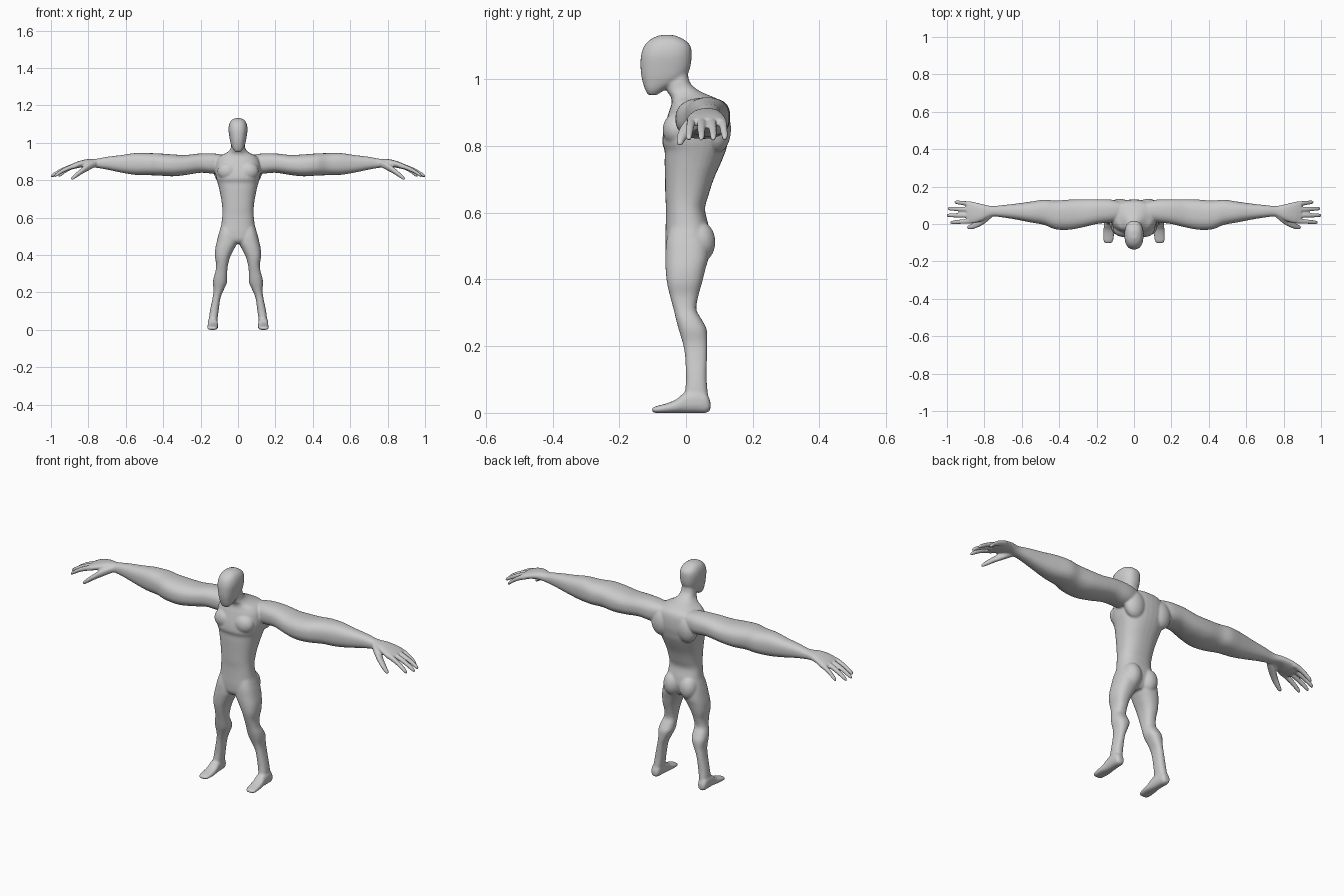
import bpy, bmesh, math
from mathutils import Vector

default_cube = bpy.data.objects.get("Cube")
if default_cube:
    bpy.data.objects.remove(default_cube, do_unlink=True)

bm = bmesh.new()
SIDES = 32
STEPS = 5
SQUARENESS = 2.4


def smooth_rows(rows):
    """Spline through the given cross-sections."""
    rows = [Vector(r) for r in rows]
    padded = [rows[0]] + rows + [rows[-1]]
    result = []
    for a, b, c, d in zip(padded, padded[1:], padded[2:], padded[3:]):
        for i in range(STEPS):
            t = i / STEPS
            result.append(b + (c - a) * (t / 2)
                          + (a * 2 - b * 5 + c * 4 - d) * (t * t / 2)
                          + (b * 3 - a - c * 3 + d) * (t ** 3 / 2))
    return result + [rows[-1]]


def rounded(value):
    return math.copysign(abs(value) ** (2 / SQUARENESS), value)


def place(axis, t, a, b):
    return {"x": (t, a, b), "y": (a, t, b), "z": (a, b, t)}[axis]


def loft(axis, rows, mirror=False):
    """Closed skin along an axis; row = position, low/high of the other two axes."""
    for side in ((1, -1) if mirror else (1,)):
        rings = []
        for t, a0, a1, b0, b1 in smooth_rows(rows):
            ring = []
            for k in range(SIDES):
                angle = math.tau * k / SIDES
                a = (a0 + a1) / 2 + (a1 - a0) / 2 * rounded(math.cos(angle))
                b = (b0 + b1) / 2 + (b1 - b0) / 2 * rounded(math.sin(angle))
                x, y, z = place(axis, t, a, b)
                ring.append(bm.verts.new((x * side, y, z)))
            rings.append(ring)
        for low, high in zip(rings, rings[1:]):
            for k in range(SIDES):
                n = (k + 1) % SIDES
                bm.faces.new((low[k], low[n], high[n], high[k]))
        bm.faces.new(rings[0][::-1])
        bm.faces.new(rings[-1])


def muscle(center, radii):
    """Mirrored pair of ellipsoids."""
    for side in (1, -1):
        ball = bmesh.ops.create_uvsphere(bm, u_segments=24, v_segments=16, radius=1)
        for v in ball["verts"]:
            v.co = Vector((side * center[0], center[1], center[2])) + Vector(
                [c * r for c, r in zip(v.co, radii)])


# Trunk and neck: height, half width, front, back
trunk = [
    (.46, .05, -.04, .045), (.48, .09, -.058, .06), (.52, .1, -.062, .072),
    (.56, .09, -.061, .068), (.61, .084, -.06, .057), (.65, .084, -.062, .067),
    (.7, .09, -.063, .083), (.75, .1, -.064, .105), (.785, .109, -.064, .119),
    (.81, .116, -.071, .125), (.85, .122, -.066, .131), (.9, .118, -.052, .128),
    (.928, .1, -.043, .115), (.945, .065, -.045, .085), (.965, .042, -.057, .04),
    (.99, .036, -.06, .012), (1.03, .03, -.05, .004),
]
loft("z", [(z, -w, w, front, back) for z, w, front, back in trunk])

# Head
head = [
    (.952, .016, -.113, -.088), (.97, .029, -.123, -.06), (1, .04, -.132, -.008),
    (1.03, .046, -.136, .011), (1.07, .051, -.135, .017), (1.1, .047, -.125, .013),
    (1.12, .036, -.105, -.008), (1.132, .016, -.078, -.036),
]
loft("z", [(z, -w, w, front, back) for z, w, front, back in head])

# Chest, seat and shoulder blade muscles
muscle((.055, -.028, .848), (.056, .042, .05))
muscle((.047, .04, .512), (.046, .048, .062))
muscle((.075, .095, .85), (.055, .04, .07))

# Legs
loft("z", [
    (.58, .02, .08, -.04, .04), (.52, .006, .101, -.058, .065),
    (.47, .003, .114, -.062, .068), (.43, .022, .122, -.061, .058),
    (.39, .042, .123, -.057, .048), (.35, .053, .117, -.048, .037),
    (.31, .058, .121, -.037, .031), (.28, .058, .13, -.03, .047),
    (.25, .06, .134, -.022, .062), (.21, .078, .131, -.01, .064),
    (.17, .094, .136, -.003, .063), (.1, .104, .15, 0, .062),
    (.05, .111, .156, -.004, .066), (.02, .115, .155, 0, .065),
], mirror=True)

# Feet
loft("y", [
    (.073, .123, .15, .008, .035), (.06, .114, .159, 0, .06),
    (.03, .11, .161, 0, .07), (-.005, .108, .161, 0, .06),
    (-.03, .107, .163, 0, .04), (-.06, .107, .165, 0, .028),
    (-.09, .112, .163, 0, .02), (-.102, .122, .154, .003, .014),
], mirror=True)

# Arms and palms
loft("x", [
    (.05, .03, .11, .865, .93), (.12, .01, .13, .837, .942),
    (.2, 0, .132, .84, .943), (.28, -.019, .132, .828, .935),
    (.35, -.031, .13, .821, .938), (.42, -.028, .125, .825, .943),
    (.48, -.005, .13, .827, .945), (.55, .008, .12, .829, .945),
    (.62, .022, .11, .84, .935), (.7, .035, .101, .857, .925),
    (.76, .04, .096, .867, .914), (.81, .018, .106, .872, .912),
    (.86, .003, .118, .864, .899), (.895, .006, .12, .857, .884),
], mirror=True)

# Thumbs
loft("x", [
    (.76, .035, .07, .872, .905), (.8, .002, .05, .852, .892),
    (.84, -.02, .018, .83, .862), (.87, -.028, 0, .81, .836),
    (.888, -.027, -.009, .8, .818), (.893, -.022, -.014, .804, .812),
], mirror=True)

# Fingers: knuckle y, tip y, tip x
for base, tip, reach in ((.017, .008, .983), (.046, .046, 1.002),
                         (.077, .082, .997), (.106, .117, .96)):
    rows = []
    for t, r in ((0, .013), (.3, .0125), (.6, .0115), (.88, .01), (.98, .007), (1, .003)):
        x = .86 + (reach - .86) * t
        y = base + (tip - base) * t
        z = .879 - .022 * t - .037 * t * t
        rows.append((x, y - r, y + r, z - r, z + r))
    loft("x", rows, mirror=True)

bmesh.ops.recalc_face_normals(bm, faces=bm.faces)
mesh = bpy.data.meshes.new("body")
bm.to_mesh(mesh)
bm.free()
body = bpy.data.objects.new("body", mesh)
bpy.context.scene.collection.objects.link(body)

# Single grey skin
grey = bpy.data.materials.new("plain_grey")
grey.use_nodes = True
color = (.6, .6, .6, 1)
grey.diffuse_color = color
for node in grey.node_tree.nodes:
    if node.type == "BSDF_PRINCIPLED":
        node.inputs["Base Color"].default_value = color
mesh.materials.append(grey)

# Fuse the parts into one skin and soften the joins
fuse = body.modifiers.new("fuse", "REMESH")
fuse.mode = "VOXEL"
fuse.voxel_size = .005
fuse.use_smooth_shade = True
soften = body.modifiers.new("soften", "SMOOTH")
soften.factor = .5
soften.iterations = 4
bpy.context.view_layer.objects.active = body
body.select_set(True)
for name in ("fuse", "soften"):
    bpy.ops.object.modifier_apply(modifier=name)
bpy.ops.object.shade_smooth()
